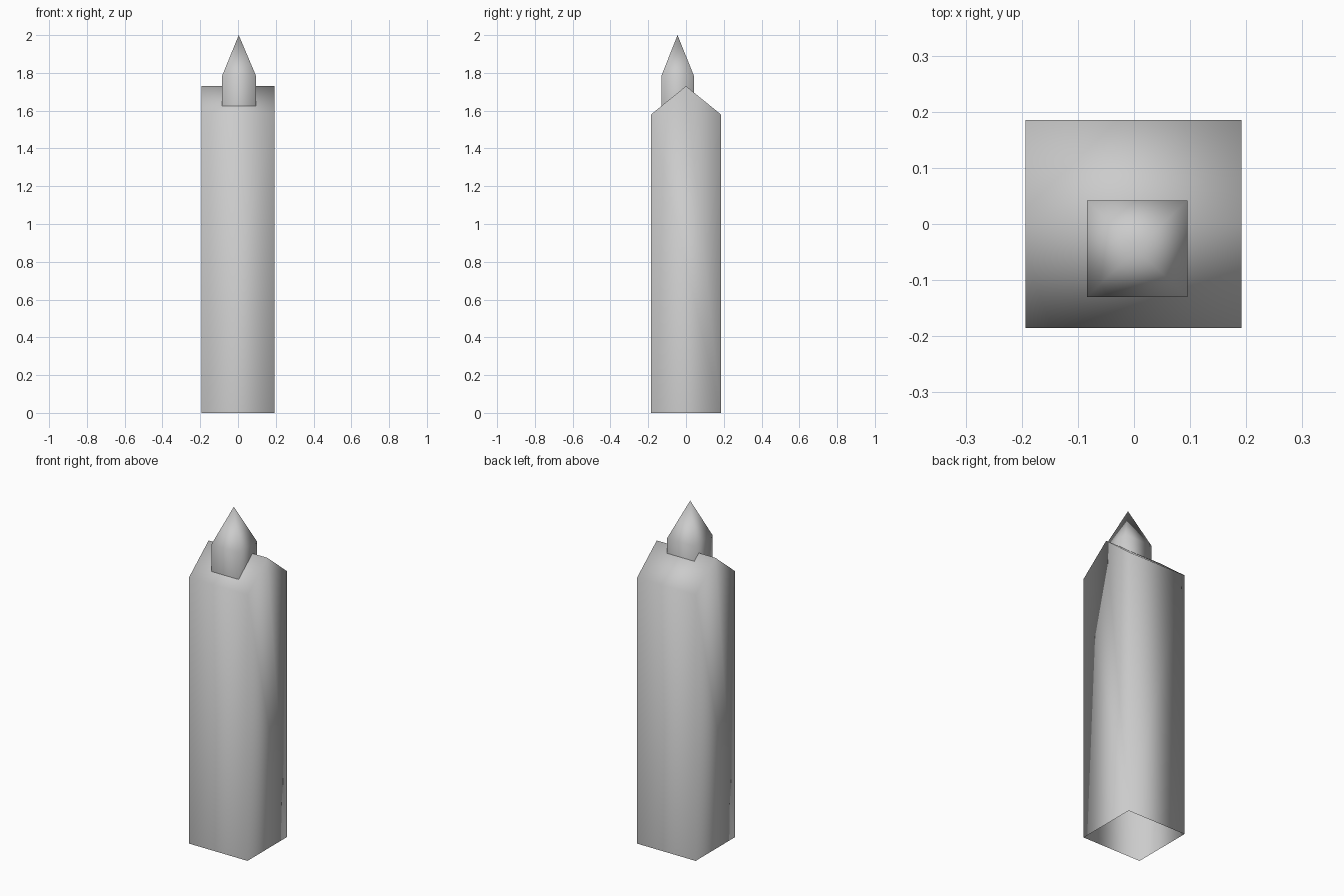
import bpy, bmesh

if "Cube" in bpy.data.objects:
    bpy.data.objects.remove(bpy.data.objects["Cube"])


def open_box(bm, x0, x1, y0, y1, z0, z1):
    """Four walls without floor or lid; returns the upper ring of vertices."""
    corners = [(x0, y0), (x1, y0), (x1, y1), (x0, y1)]
    low = [bm.verts.new((x, y, z0)) for x, y in corners]
    top = [bm.verts.new((x, y, z1)) for x, y in corners]
    return low, top


def wall(bm, low, top, i):
    j = (i + 1) % 4
    return [low[i], low[j], top[j], top[i]]


def finish(bm, name):
    bmesh.ops.recalc_face_normals(bm, faces=bm.faces)
    for f in bm.faces:
        f.smooth = True
    mesh = bpy.data.meshes.new(name)
    bm.to_mesh(mesh)
    bm.free()
    obj = bpy.data.objects.new(name, mesh)
    bpy.context.collection.objects.link(obj)
    return obj


# Tower body: open underneath, gable roof with the ridge along x
bm = bmesh.new()
low, top = open_box(bm, -0.193, 0.192, -0.185, 0.185, 0.0, 1.58)
right = bm.verts.new((0.192, 0, 1.73))
left = bm.verts.new((-0.193, 0, 1.73))
for i, peak in enumerate([None, right, None, left]):
    ring = wall(bm, low, top, i)
    if peak:
        ring.insert(3, peak)
    bm.faces.new(ring)
bm.faces.new([top[0], top[1], right, left])
bm.faces.new([top[2], top[3], left, right])
finish(bm, "tower_body")

# Spire: square shaft sunk into the roof, with a pyramid cap
bm = bmesh.new()
low, top = open_box(bm, -0.084, 0.095, -0.13, 0.042, 1.622, 1.785)
apex = bm.verts.new((0.004, -0.045, 2.0))
for i in range(4):
    bm.faces.new(wall(bm, low, top, i))
    bm.faces.new([top[i], top[(i + 1) % 4], apex])
finish(bm, "spire")
